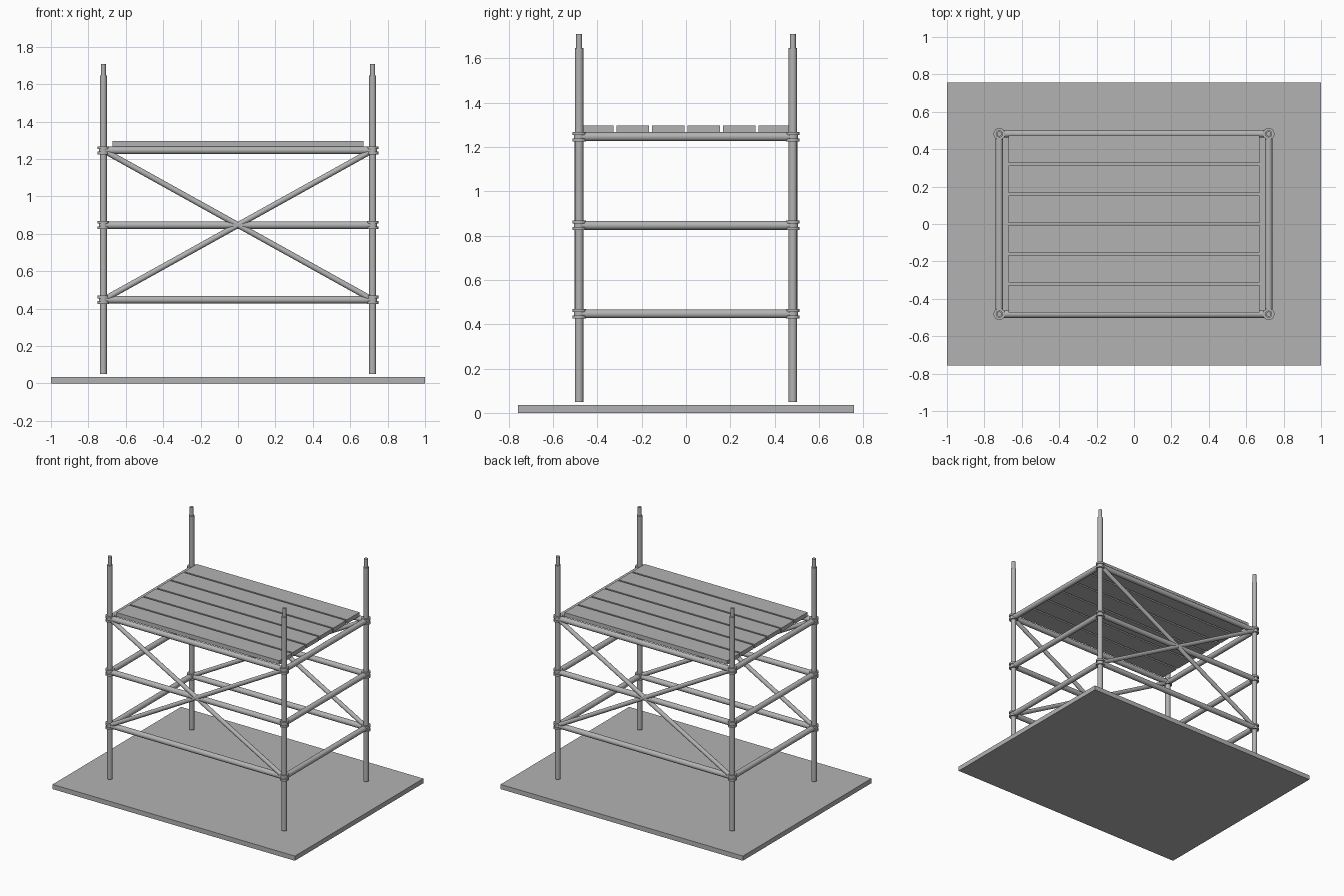
import bpy
from mathutils import Vector

cube = bpy.data.objects.get("Cube")
if cube:
    bpy.data.objects.remove(cube, do_unlink=True)

steel = bpy.data.materials.new("plain grey")
steel.use_nodes = True
grey = (0.45, 0.45, 0.45, 1)
steel.diffuse_color = grey
steel.node_tree.nodes["Principled BSDF"].inputs["Base Color"].default_value = grey

POST_X, POST_Y = 0.72, 0.482
LEVELS = (0.447, 0.846, 1.246)


def finish(name):
    ob = bpy.context.object
    ob.name = name
    ob.data.materials.append(steel)
    return ob


def box(name, centre, size):
    bpy.ops.mesh.primitive_cube_add(size=1, location=centre)
    ob = finish(name)
    ob.scale = size
    bpy.ops.object.transform_apply(location=False, rotation=False, scale=True)


def tube(name, start, end, radius):
    a, b = Vector(start), Vector(end)
    bpy.ops.mesh.primitive_cylinder_add(
        vertices=24, radius=radius, depth=(b - a).length, location=(a + b) / 2,
        rotation=(b - a).to_track_quat("Z", "Y").to_euler())
    finish(name)
    bpy.ops.object.shade_smooth_by_angle()


# Ground slab and deck planks
box("base_slab", (0, 0, 0.0175), (2, 1.515, 0.035))
for i in range(6):
    box("deck_plank", (0, (i - 2.5) * 0.16, 1.282), (1.344, 0.147, 0.03))

# Uprights with spigots and paired collar flanges
for x in (-POST_X, POST_X):
    for y in (-POST_Y, POST_Y):
        tube("upright", (x, y, 0.05), (x, y, 1.645), 0.019)
        tube("upright_spigot", (x, y, 1.64), (x, y, 1.708), 0.0135)
        for z in LEVELS:
            tube("collar_core", (x, y, z - 0.015), (x, y, z + 0.015), 0.024)
            for dz in (-0.0145, 0.0145):
                tube("collar_flange", (x, y, z + dz - 0.007),
                     (x, y, z + dz + 0.007), 0.031)

# Horizontal rails on every level
for z in LEVELS:
    for s in (-1, 1):
        tube("long_rail", (-POST_X, s * POST_Y, z), (POST_X, s * POST_Y, z), 0.02)
        tube("end_rail", (s * POST_X, -POST_Y, z), (s * POST_X, POST_Y, z), 0.02)

# Crossed diagonal braces on the front and back
for s in (-1, 1):
    for d in (-1, 1):
        y = s * (POST_Y + 0.005)
        tube("cross_brace", (-d * 0.705, y, LEVELS[0] + 0.008),
             (d * 0.705, y, LEVELS[2] - 0.008), 0.0155)
